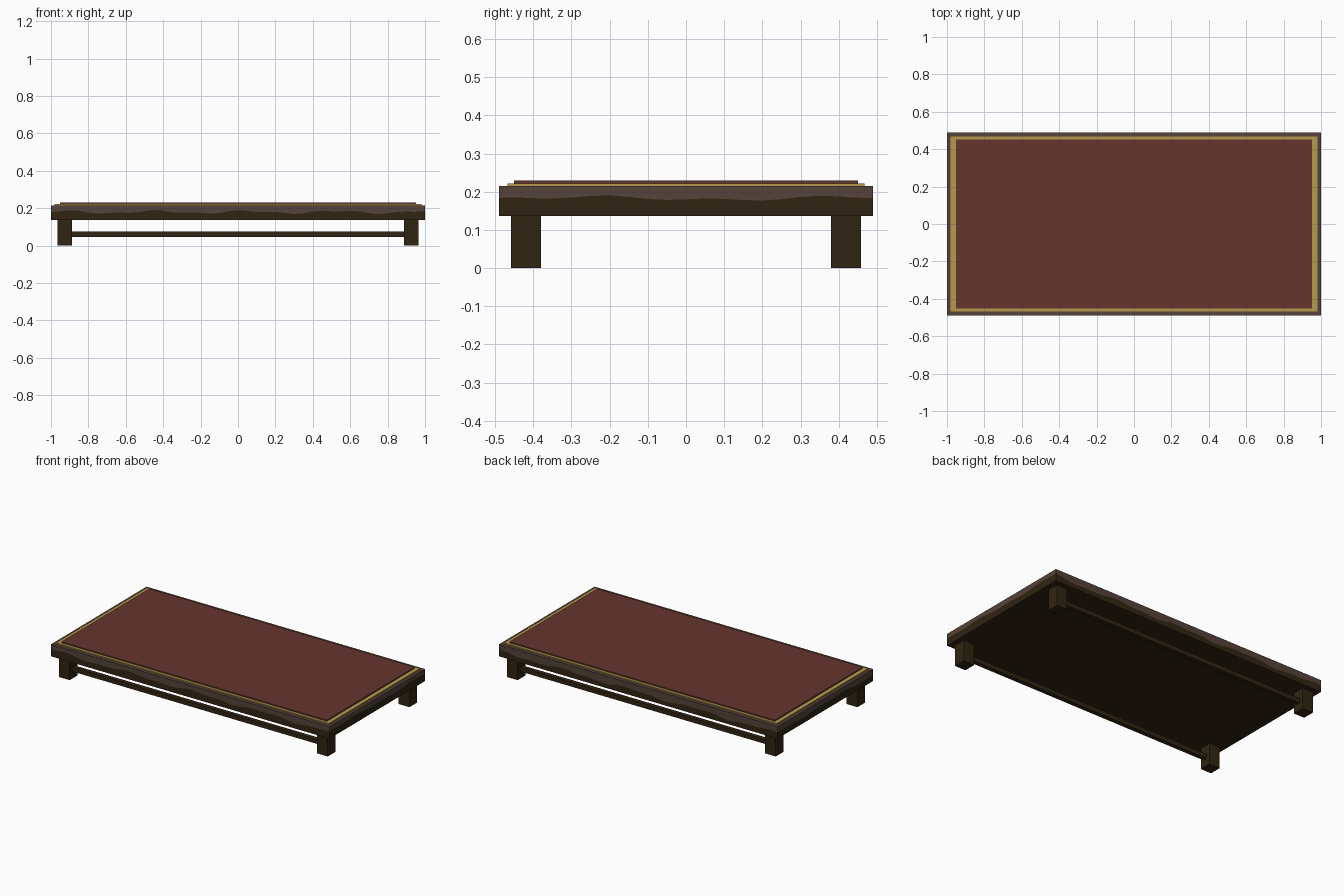
import bpy, bmesh, math

cube = bpy.data.objects.get("Cube")
if cube:
    bpy.data.objects.remove(cube, do_unlink=True)


def material(name, rgb):
    m = bpy.data.materials.new(name)
    m.use_nodes = True
    m.diffuse_color = (*rgb, 1)
    m.node_tree.nodes["Principled BSDF"].inputs["Base Color"].default_value = (*rgb, 1)
    return m


WOOD = material("brown wood", (0.09, 0.055, 0.042))
DARK = material("dark wood", (0.03, 0.018, 0.006))
RED = material("red cloth", (0.13, 0.035, 0.026))
GOLD = material("gold trim", (0.47, 0.33, 0.075))


def finish(name, bm, *mats):
    bmesh.ops.recalc_face_normals(bm, faces=bm.faces)
    me = bpy.data.meshes.new(name)
    bm.to_mesh(me)
    bm.free()
    for m in mats:
        me.materials.append(m)
    ob = bpy.data.objects.new(name, me)
    bpy.context.collection.objects.link(ob)
    return ob


def box(name, x, y, z, mat):
    """Box from (low, high) pairs on each axis."""
    bm = bmesh.new()
    bmesh.ops.create_cube(bm, size=1)
    for v in bm.verts:
        v.co = [a[0] if c < 0 else a[1] for c, a in zip(v.co, (x, y, z))]
    return finish(name, bm, mat)


# Tabletop slab: pale wood above an uneven dark lower band
HX, HY, BOTTOM, TOP = 1.0, 0.49, 0.137, 0.215


def band_height(x, y):
    wave = math.sin(13 * x + 1) + 0.6 * math.sin(29 * x + 9 * y) + 0.5 * math.sin(23 * y)
    return 0.176 + 0.007 * wave


corners = [(-HX, -HY), (HX, -HY), (HX, HY), (-HX, HY)]
outline = []
for i, (x0, y0) in enumerate(corners):
    x1, y1 = corners[(i + 1) % 4]
    n = 40 if i % 2 == 0 else 20
    outline += [(x0 + (x1 - x0) * k / n, y0 + (y1 - y0) * k / n) for k in range(n)]

bm = bmesh.new()
rings = [[bm.verts.new((x, y, z)) for x, y, z in ring] for ring in (
    [(x, y, BOTTOM) for x, y in outline],
    [(x, y, band_height(x, y)) for x, y in outline],
    [(x, y, TOP) for x, y in outline])]
count = len(outline)
for level in (0, 1):
    low, high = rings[level], rings[level + 1]
    for i in range(count):
        j = (i + 1) % count
        f = bm.faces.new((low[i], low[j], high[j], high[i]))
        f.material_index = 1 - level
bm.faces.new(rings[0]).material_index = 1
bm.faces.new(rings[2])
finish("tabletop", bm, WOOD, DARK)

# Gold border and raised red panel
box("gold_border", (-0.98, 0.98), (-0.468, 0.468), (0.21, 0.222), GOLD)
box("red_panel", (-0.953, 0.953), (-0.451, 0.451), (0.215, 0.23), RED)


def span(a, b, side):
    return tuple(sorted((a * side, b * side)))


# Four square legs, with a long stretcher along front and back
for sy, end in ((-1, "front"), (1, "back")):
    for sx, side in ((1, "left"), (-1, "right")):
        box(f"{end}_{side}_leg", span(0.888, 0.965, sx), span(0.38, 0.458, sy), (0, 0.14), DARK)
    box(f"{end}_stretcher", (-0.89, 0.89), span(0.405, 0.433, sy), (0.047, 0.075), DARK)
